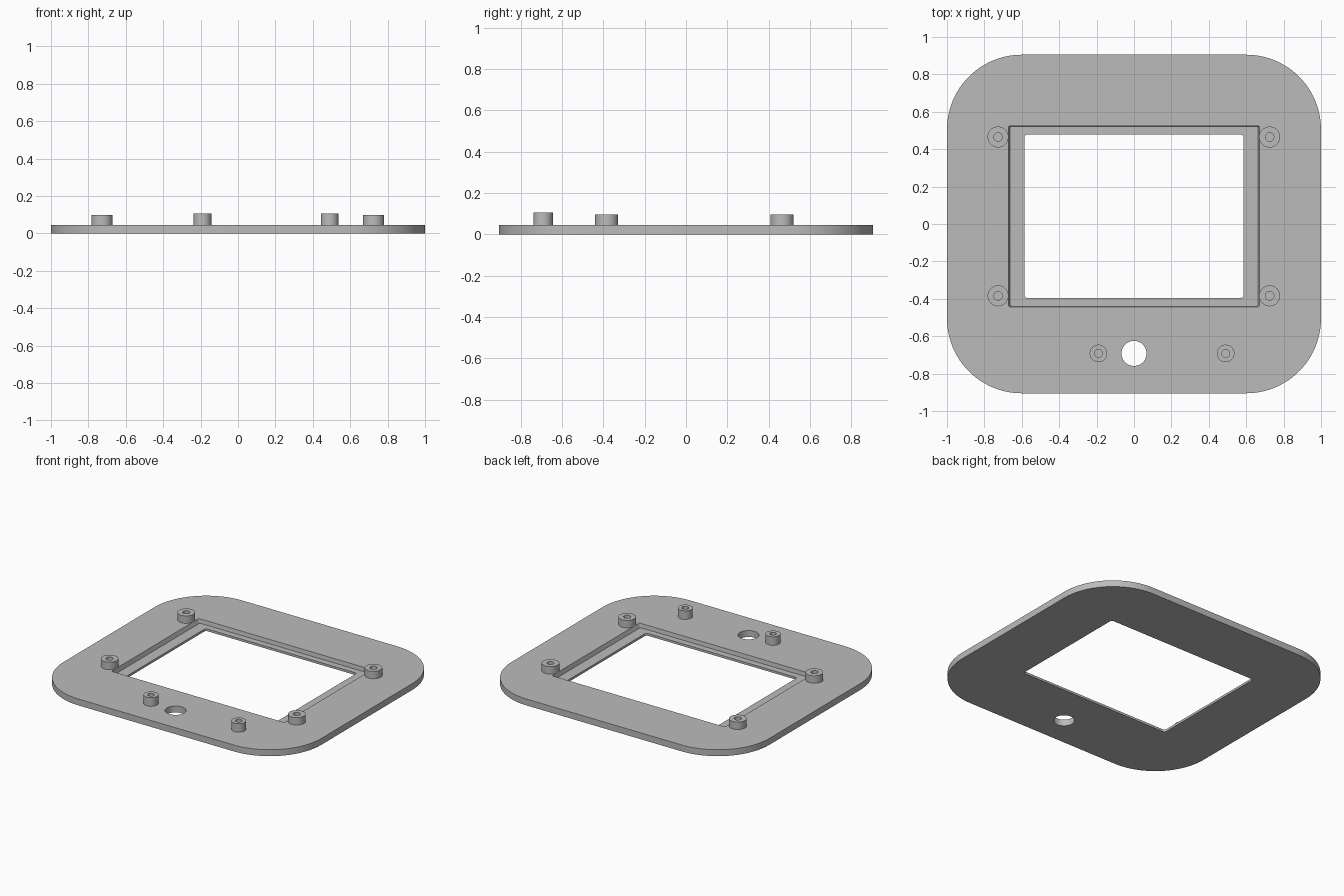
import bpy, bmesh
from math import cos, sin, pi

cube = bpy.data.objects.get("Cube")
if cube:
    bpy.data.objects.remove(cube)

grey = bpy.data.materials.new("plain grey")
grey.use_nodes = True
tone = (0.5, 0.5, 0.5, 1)
grey.diffuse_color = tone
grey.node_tree.nodes["Principled BSDF"].inputs["Base Color"].default_value = tone

PLATE_TOP = 0.045
LEDGE = 0.016


def rounded_rect(x0, x1, y0, y1, r, steps):
    """Counter-clockwise outline with rounded corners."""
    centres = [(x1 - r, y1 - r), (x0 + r, y1 - r), (x0 + r, y0 + r), (x1 - r, y0 + r)]
    return [(cx + r * cos((q + s / steps) * pi / 2), cy + r * sin((q + s / steps) * pi / 2))
            for q, (cx, cy) in enumerate(centres) for s in range(steps + 1)]


def circle(x, y, r, n=48):
    return [(x + r * cos(2 * pi * i / n), y + r * sin(2 * pi * i / n)) for i in range(n)]


def loft(name, sections):
    """Closed solid through (outline, z) sections with equal point counts."""
    bm = bmesh.new()
    rings = [[bm.verts.new((x, y, z)) for x, y in pts] for pts, z in sections]
    n = len(rings[0])
    bm.faces.new(rings[0][::-1])
    bm.faces.new(rings[-1])
    for a, b in zip(rings, rings[1:]):
        for i in range(n):
            j = (i + 1) % n
            bm.faces.new((a[i], a[j], b[j], b[i]))
    mesh = bpy.data.meshes.new(name)
    bm.to_mesh(mesh)
    bm.free()
    mesh.materials.append(grey)
    obj = bpy.data.objects.new(name, mesh)
    bpy.context.collection.objects.link(obj)
    return obj


def cut(obj, cutter):
    mod = obj.modifiers.new("cut", 'BOOLEAN')
    mod.operation, mod.solver, mod.object = 'DIFFERENCE', 'EXACT', cutter
    bpy.context.view_layer.objects.active = obj
    bpy.ops.object.modifier_apply(modifier=mod.name)
    bpy.data.objects.remove(cutter)


def smooth(obj):
    bpy.ops.object.select_all(action='DESELECT')
    obj.select_set(True)
    bpy.context.view_layer.objects.active = obj
    bpy.ops.object.shade_smooth_by_angle(angle=pi / 6)


# Face plate with large rounded corners
outline = rounded_rect(-1, 1, -0.905, 0.905, 0.4, 24)
plate = loft("face_plate", [(outline, 0), (outline, PLATE_TOP)])

# Screen recess with slightly leaning side walls
floor = rounded_rect(-0.662, 0.662, -0.44, 0.522, 0.008, 4)
rim = rounded_rect(-0.671, 0.671, -0.443, 0.525, 0.008, 4)
cut(plate, loft("recess_cutter", [(floor, LEDGE), (rim, PLATE_TOP), (rim, 0.1)]))

# Screen window and round button hole
window = rounded_rect(-0.586, 0.586, -0.395, 0.478, 0.015, 6)
cut(plate, loft("window_cutter", [(window, -0.1), (window, 0.1)]))
button = circle(0, -0.692, 0.067)
cut(plate, loft("button_cutter", [(button, -0.1), (button, 0.1)]))
smooth(plate)


def boss(name, x, y, radius, top, bore):
    """Hollow screw post standing on the plate."""
    wall, hole = circle(x, y, radius), circle(x, y, bore)
    post = loft(name, [(wall, PLATE_TOP - 0.004), (wall, top)])
    cut(post, loft("bore_cutter", [(hole, PLATE_TOP), (hole, 0.2)]))
    smooth(post)


# Four screen posts around the recess
for side, x in (("right", -0.727), ("left", 0.725)):
    for end, y in (("front", -0.384), ("back", 0.465)):
        boss(f"screen_post_{end}_{side}", x, y, 0.056, 0.097, 0.023)

# Two taller, thinner board posts beside the button hole
for side, x in (("right", -0.19), ("left", 0.49)):
    boss(f"board_post_{side}", x, -0.692, 0.047, 0.105, 0.021)
